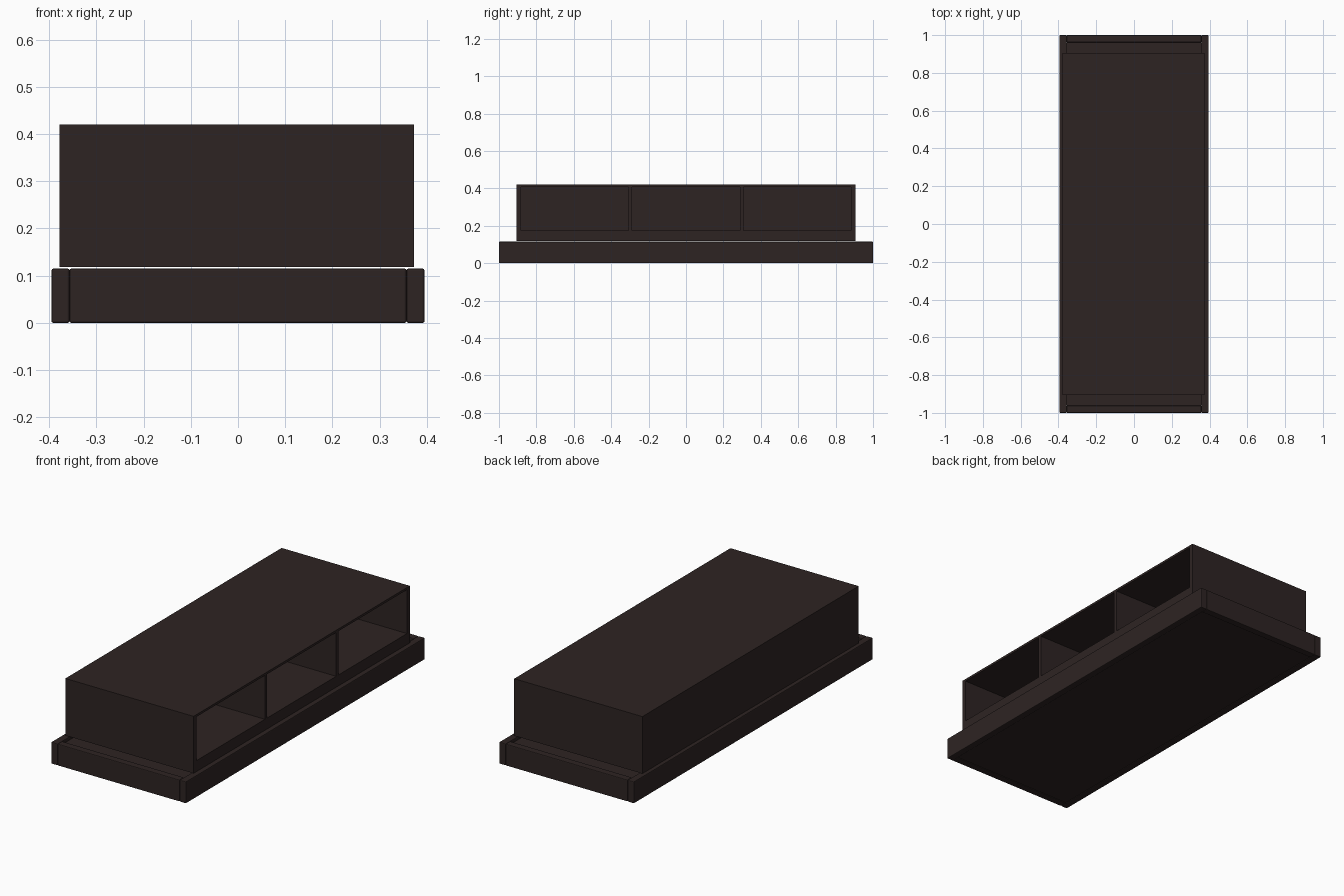
import bpy

if "Cube" in bpy.data.objects:
    bpy.data.objects.remove(bpy.data.objects["Cube"])

wood = bpy.data.materials.new("dark_brown_wood")
wood.diffuse_color = (0.0265, 0.0173, 0.0165, 1)
wood.use_nodes = True
wood.node_tree.nodes["Principled BSDF"].inputs["Base Color"].default_value = wood.diffuse_color


def box(name, x, y, z, bevel=0.0):
    """Box from (min, max) ranges, with optional rounded edges."""
    bpy.ops.mesh.primitive_cube_add(size=1)
    ob = bpy.context.object
    ob.name = name
    lo_hi = (x, y, z)
    for v in ob.data.vertices:
        v.co = [r[1] if c > 0 else r[0] for c, r in zip(v.co, lo_hi)]
    ob.data.materials.append(wood)
    if bevel:
        m = ob.modifiers.new("rounded_edges", 'BEVEL')
        m.width = bevel
        m.segments = 2
    return ob


# Plinth: rounded rails around a slightly sunken slab
H = 0.115
for s, n in ((-1, "left"), (1, "right")):
    box(n + "_plinth_rail", sorted((s * 0.357, s * 0.395)), (-1, 1), (0, H), 0.004)
for s, n in ((-1, "front"), (1, "back")):
    box(n + "_plinth_rail", (-0.357, 0.357), sorted((s * 0.962, s * 1.0)), (0, H), 0.004)
box("plinth_slab", (-0.357, 0.357), (-0.962, 0.962), (0.004, 0.098))

# Cabinet shell, open toward +x
X0, X1, Z0, Z1 = -0.378, 0.373, 0.118, 0.42
for s, n in ((-1, "front"), (1, "back")):
    box(n + "_end_panel", (X0, X1), sorted((s * 0.882, s * 0.905)), (Z0, Z1))
box("top_panel", (X0, X1), (-0.882, 0.882), (Z1 - 0.012, Z1))
box("rear_panel", (X0, X0 + 0.016), (-0.882, 0.882), (Z0, Z1 - 0.012))
box("cabinet_floor", (X0 + 0.016, X1 - 0.018), (-0.882, 0.882), (0.16, 0.176))
box("kick_rail", (X1 - 0.018, X1), (-0.882, 0.882), (Z0, 0.176))

# Two dividers making three compartments
for s, n in ((-1, "front"), (1, "back")):
    box(n + "_divider", (X0 + 0.016, X1), (s * 0.298 - 0.009, s * 0.298 + 0.009),
        (0.176, Z1 - 0.012))
